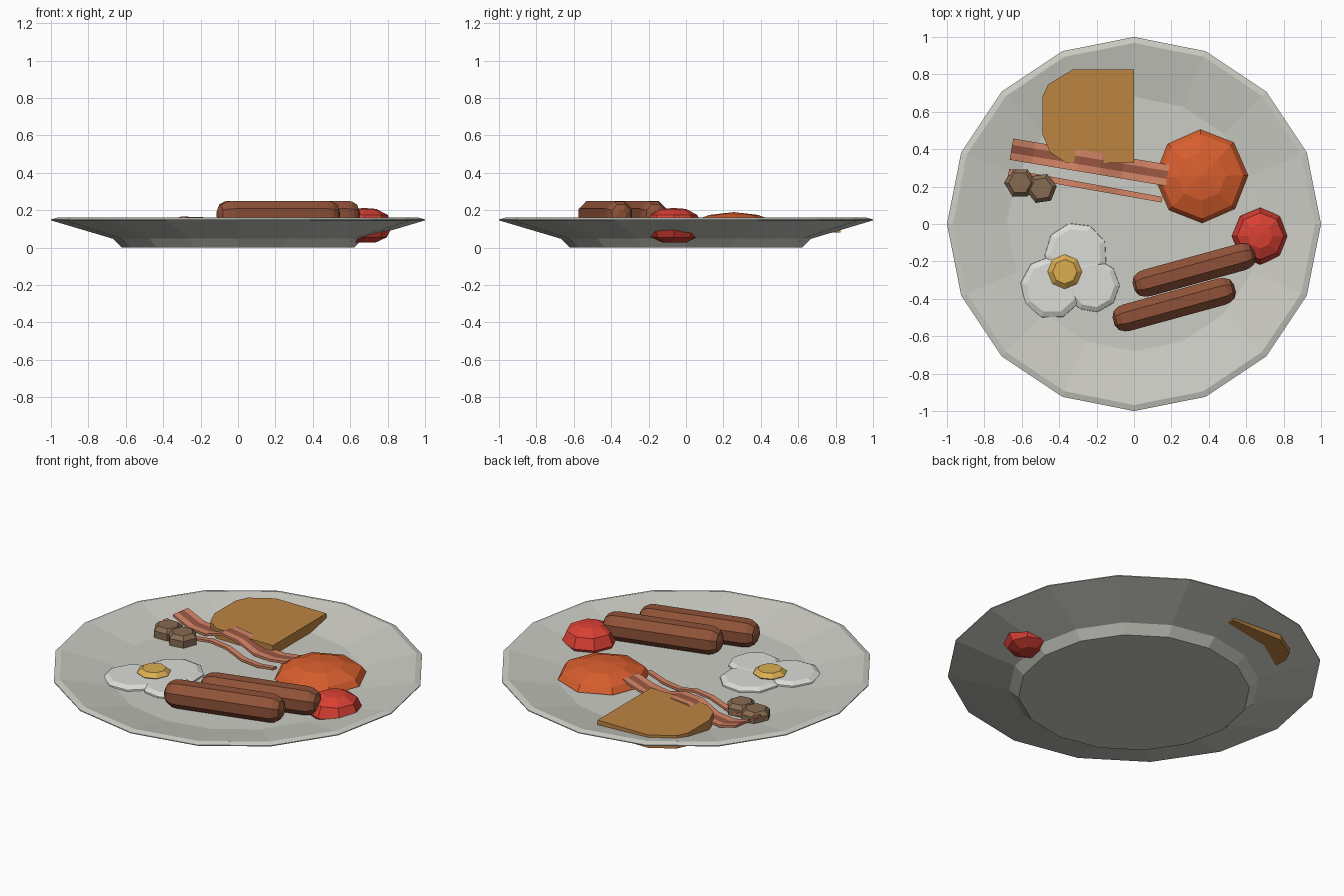
import bpy, bmesh, math
from mathutils import Vector, Matrix

if "Cube" in bpy.data.objects:
    bpy.data.objects.remove(bpy.data.objects["Cube"])


def material(name, srgb):
    m = bpy.data.materials.new(name)
    lin = [c / 12.92 if c <= 0.04045 else ((c + 0.055) / 1.055) ** 2.4 for c in srgb]
    m.diffuse_color = (*lin, 1)
    m.use_nodes = True
    m.node_tree.nodes["Principled BSDF"].inputs["Base Color"].default_value = m.diffuse_color
    return m


WHITE = material("plate_white", (0.80, 0.80, 0.77))
EGG = material("egg_white", (0.86, 0.86, 0.84))
YOLK = material("yolk_yellow", (0.86, 0.68, 0.32))
TOAST = material("toast_tan", (0.74, 0.52, 0.26))
BEAN = material("bean_orange", (0.85, 0.37, 0.18))
TOMATO = material("tomato_red", (0.85, 0.25, 0.20))
SAUSAGE = material("sausage_brown", (0.56, 0.32, 0.22))
MUSHROOM = material("mushroom_brown", (0.53, 0.42, 0.32))
BACON = material("bacon_pink", (0.83, 0.52, 0.40))
STRIPE = material("bacon_dark", (0.60, 0.34, 0.26))


def finish(name, bm, *mats):
    bmesh.ops.recalc_face_normals(bm, faces=bm.faces)
    me = bpy.data.meshes.new(name)
    bm.to_mesh(me)
    bm.free()
    for m in mats:
        me.materials.append(m)
    ob = bpy.data.objects.new(name, me)
    bpy.context.collection.objects.link(ob)
    return ob


def skin(bm, loops, closed_ends=True):
    """Join equal loops of points with quads and cap both ends."""
    rows = [[bm.verts.new(p) for p in loop] for loop in loops]
    n = len(rows[0])
    for a, b in zip(rows, rows[1:]):
        for i in range(n):
            j = (i + 1) % n
            bm.faces.new((a[i], a[j], b[j], b[i]))
    if closed_ends:
        bm.faces.new(rows[0])
        bm.faces.new(rows[-1])


def lathe(name, rings, n, mat, centre=(0, 0), turn=0.0):
    """Stack of n-sided rings given as (radius, z)."""
    bm = bmesh.new()
    angles = [turn + 2 * math.pi * i / n for i in range(n)]
    skin(bm, [[(centre[0] + r * math.cos(a), centre[1] + r * math.sin(a), z)
               for a in angles] for r, z in rings])
    bmesh.ops.remove_doubles(bm, verts=bm.verts, dist=0.0005)
    return finish(name, bm, mat)


# Plate with foot, sloping rim and flat floor
lathe("plate", [(0.62, 0), (0.67, 0.048), (1.0, 0.146), (1.0, 0.151),
                (0.968, 0.16), (0.68, 0.10)], 16, WHITE)

# Fried egg: three thin overlapping lobes and a yolk
for i, (x, y, r) in enumerate([(-0.31, -0.16, 0.17), (-0.44, -0.34, 0.17),
                               (-0.22, -0.33, 0.145)]):
    lathe(f"egg_white_{i + 1}", [(r, 0.09), (r * 0.98, 0.108), (r * 0.8, 0.122 + i * 0.001)],
          9, EGG, (x, y), 0.4 + i * 0.5)
lathe("egg_yolk", [(0.075, 0.105), (0.092, 0.128), (0.065, 0.15)],
      8, YOLK, (-0.37, -0.255), 0)

# Beans: broad low faceted mound
lathe("beans", [(0.15, 0.07), (0.25, 0.105), (0.225, 0.14), (0.13, 0.175), (0.0, 0.19)],
      8, BEAN, (0.36, 0.255), 0.02)

# Tomato half, poking through the plate slope
lathe("tomato", [(0.06, 0.027), (0.12, 0.055), (0.152, 0.115), (0.125, 0.175), (0.065, 0.207),
                 (0.0, 0.212)], 8, TOMATO, (0.675, -0.065), 0.0)

# Mushroom pieces
for i, (x, y) in enumerate([(-0.61, 0.22), (-0.495, 0.19)]):
    lathe(f"mushroom_{i + 1}", [(0.065, 0.08), (0.083, 0.10), (0.083, 0.14), (0.06, 0.162)],
          6, MUSHROOM, (x, y), i * 0.15)

# Toast slice with rounded crust corners
outline = [(0, 0.325), (0, 0.825), (-0.33, 0.825), (-0.46, 0.745), (-0.49, 0.68),
           (-0.49, 0.48), (-0.45, 0.385), (-0.37, 0.33)]
bm = bmesh.new()
skin(bm, [[(x, y, z) for x, y in outline] for z in (0.082, 0.158)])
finish("toast", bm, TOAST)


# Sausages: eight-sided capsules
def sausage(name, a, b, radius=0.075, z=0.178):
    a, b = Vector((*a, z)), Vector((*b, z))
    d = (b - a).normalized()
    side = Vector((-d.y, d.x, 0))
    up = Vector((0, 0, 1))
    caps = [(1.0, 0.3), (0.8, 0.72), (0.4, 0.94), (0.0, 1.0)]
    stations = [(a - d * radius * t, s) for t, s in caps]
    stations += [(b + d * radius * t, s) for t, s in reversed(caps)]
    angles = [math.pi / 8 + math.pi / 4 * i for i in range(8)]
    bm = bmesh.new()
    skin(bm, [[c + (side * math.cos(t) + up * math.sin(t)) * radius * 1.05 * s
               for t in angles] for c, s in stations])
    finish(name, bm, SAUSAGE)


sausage("sausage_front", (-0.037, -0.5), (0.467, -0.362))
sausage("sausage_back", (0.07, -0.315), (0.573, -0.177))


# Bacon: wavy strips, with a dark lengthwise stripe on the wide one
def bacon(name, a, b, widths, heights, stripe):
    a, b = Vector((*a, 0)), Vector((*b, 0))
    d = (b - a).normalized()
    side = Vector((-d.y, d.x, 0))
    bm = bmesh.new()
    loops = []
    last = len(heights) - 1
    for i, z in enumerate(heights):
        t = i / last
        w = widths[0] * (1 - t) + widths[1] * t
        c = a.lerp(b, t) + Vector((0, 0, z))
        cross = [-0.5, -0.17, 0.2, 0.5]
        loops.append([c + side * w * k for k in cross] +
                     [c + side * w * k - Vector((0, 0, 0.014)) for k in reversed(cross)])
    skin(bm, loops)
    if stripe:
        # middle column of quads, above and below
        for f in bm.faces:
            if len(f.verts) == 4:
                off = (f.calc_center_median() - a).dot(side)
                f.material_index = int(abs(off) < 0.02)
    finish(name, bm, BACON, STRIPE)


bacon("bacon_wide", (-0.655, 0.4), (0.18, 0.26), (0.115, 0.115),
      [0.158, 0.12, 0.122, 0.166, 0.162, 0.125, 0.13, 0.155], True)
bacon("bacon_narrow", (-0.67, 0.277), (0.15, 0.13), (0.035, 0.03),
      [0.155, 0.125, 0.125, 0.15, 0.15, 0.12, 0.122, 0.145], False)
